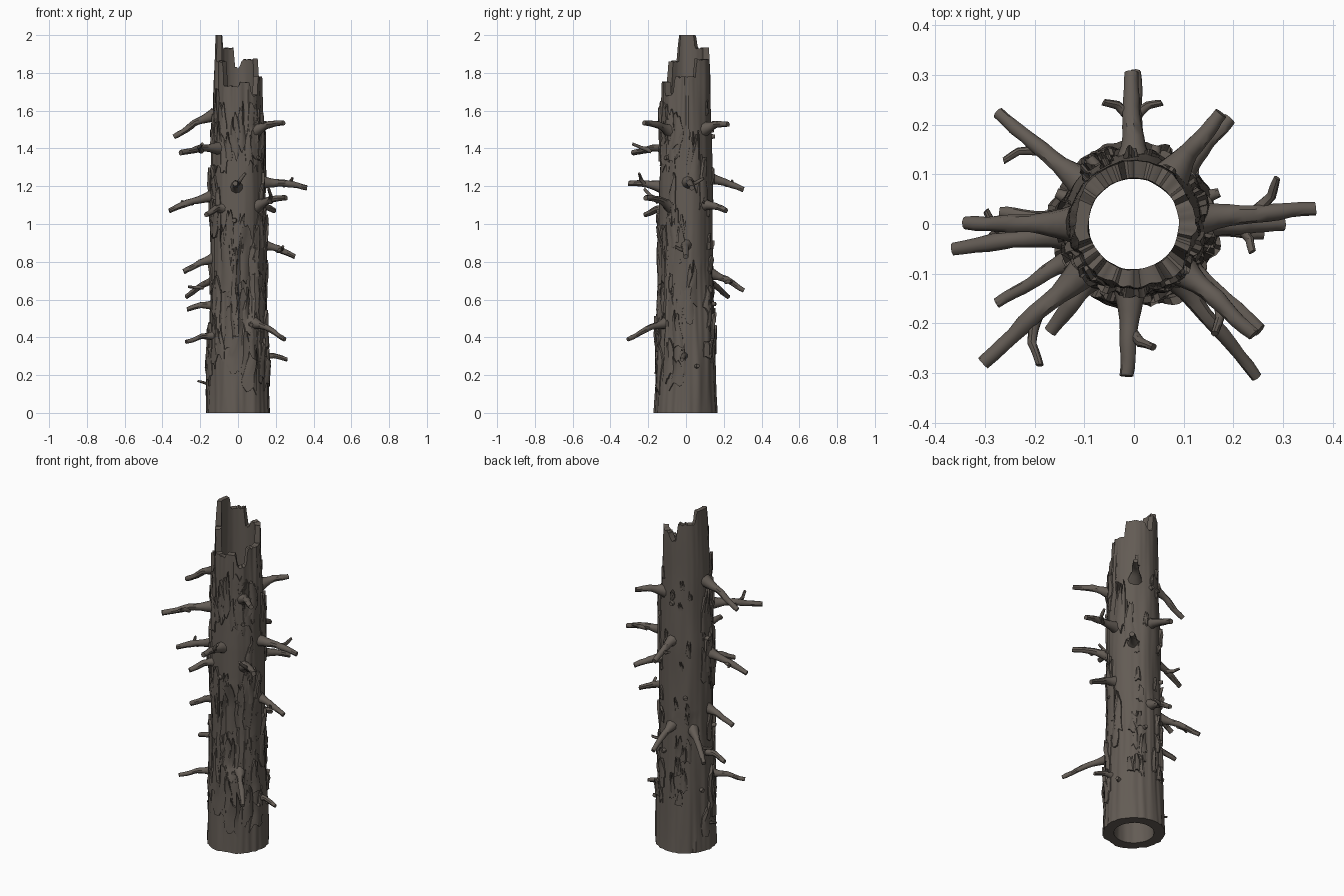
import bpy, bmesh, math, random
from mathutils import Vector, noise

if "Cube" in bpy.data.objects:
    bpy.data.objects.remove(bpy.data.objects["Cube"])

random.seed(7)
bark = bpy.data.materials.new("grey brown bark")
bark.diffuse_color = (0.125, 0.106, 0.090, 1)
bark.use_nodes = True
bark.node_tree.nodes["Principled BSDF"].inputs["Base Color"].default_value = bark.diffuse_color


def finish(bm, name, angle=35):
    bmesh.ops.recalc_face_normals(bm, faces=bm.faces)
    me = bpy.data.meshes.new(name)
    bm.to_mesh(me)
    bm.free()
    me.materials.append(bark)
    ob = bpy.data.objects.new(name, me)
    bpy.context.collection.objects.link(ob)
    bpy.ops.object.select_all(action='DESELECT')
    ob.select_set(True)
    bpy.context.view_layer.objects.active = ob
    bpy.ops.object.shade_smooth_by_angle(angle=math.radians(angle))


def direction(deg):
    a = math.radians(deg)
    return Vector((math.cos(a), math.sin(a), 0))


# splinters of the broken rim: end angle in degrees, height
RIM = [(24, 1.78), (78, 1.87), (100, 1.83), (149, 1.93), (199, 2.0), (229, 1.86),
       (271, 1.73), (299, 1.75), (326, 1.68), (361, 1.78)]


def rim_height(deg):
    for k, (end, h) in enumerate(RIM):
        if deg < end:
            before = RIM[k - 1][1]
            start = RIM[k - 1][0] if k else -1
            chip = .012 * noise.noise((deg * .15, 4, 2)) if h < 2 else 0
            return before + (h - before) * min(1, (deg - start) / 5) + chip


def trunk_radius(a, z):
    """Outer radius: taper, vertical ridges, lumps and the front hollow."""
    c, s = math.cos(a), math.sin(a)
    r = .142 + .026 * max(0, 1 - z / .75) ** 1.3 - .022 * max(0, (z - 1.2) / .8)
    r += .008 * noise.noise((c * 2, s * 2, z * 2.5))
    rough = .3 if (s > .2 and z > .8) or 1.0 < z < 1.35 else 1.0
    r += rough * .007 * noise.noise((c * 7, s * 7, z * 2.2 + 9))
    da = (a % math.tau - math.radians(287)) / .36
    d = da * da + ((z - .70) / .27) ** 2
    if d < 1:
        r -= .026 * min(1, (1 - d) * 2.5)
    return r


# hollow trunk with a splintered top
N, M = 120, 90
bm = bmesh.new()
outer, inner = [], []
for j in range(M + 1):
    ro, ri = [], []
    for i in range(N):
        d = direction(360 * i / N)
        z = j / M * rim_height(360 * i / N)
        r = trunk_radius(math.tau * i / N, z)
        q = .108 - .016 * min(1, z / .5) + .003 * noise.noise((d.x * 3, d.y * 3, z * 2))
        q = min(q, r - .014)
        ro.append(bm.verts.new((r * d.x, r * d.y, z)))
        ri.append(bm.verts.new((q * d.x, q * d.y, z)))
    outer.append(ro)
    inner.append(ri)
for i in range(N):
    k = (i + 1) % N
    for j in range(M):
        bm.faces.new((outer[j][i], outer[j][k], outer[j + 1][k], outer[j + 1][i]))
        bm.faces.new((inner[j][k], inner[j][i], inner[j + 1][i], inner[j + 1][k]))
    bm.faces.new((outer[0][k], outer[0][i], inner[0][i], inner[0][k]))
    bm.faces.new((outer[M][i], outer[M][k], inner[M][k], inner[M][i]))
finish(bm, "hollow_trunk")


def add_plate(bm, deg, z0, length, width):
    """Curved bark slab with ragged ends, lifting off the trunk at its top."""
    cols, rows = 5, 7
    thick, flare = random.uniform(.006, .014), random.uniform(0, .014)
    lo = [z0 + random.uniform(0, .22) * length for _ in range(cols)]
    hi = [z0 + length * random.uniform(.6, 1) for _ in range(cols)]
    wob = random.uniform(0, 50)
    front, back = [], []
    for j in range(rows):
        t = j / (rows - 1)
        f, b = [], []
        for i in range(cols):
            u = i / (cols - 1) - .5
            z = lo[i] + (hi[i] - lo[i]) * t
            w = width * (1 - .45 * t * t) * (1 + .3 * noise.noise((wob, t * 3, u)))
            a = math.radians(deg) + (u * w + .02 * noise.noise((wob, z * 7, 3))) / .15
            r = trunk_radius(a, z) + flare * t ** 3
            edge = 1 - .5 * (abs(u) * 2) ** 3
            for ring, rr in ((f, r + thick * edge), (b, r - .010 + flare * t * .3)):
                ring.append(bm.verts.new((rr * math.cos(a), rr * math.sin(a), z)))
        front.append(f)
        back.append(b)
    for j in range(rows - 1):
        for i in range(cols - 1):
            bm.faces.new((front[j][i], front[j][i + 1], front[j + 1][i + 1], front[j + 1][i]))
            bm.faces.new((back[j][i + 1], back[j][i], back[j + 1][i], back[j + 1][i + 1]))
        for i in (0, cols - 1):
            bm.faces.new((front[j][i], front[j + 1][i], back[j + 1][i], back[j][i]))
    for j in (0, rows - 1):
        for i in range(cols - 1):
            bm.faces.new((front[j][i], front[j][i + 1], back[j][i + 1], back[j][i]))


# peeling bark: long slabs at the front and sides, small flakes behind
bm = bmesh.new()


def scatter(count, middle, spread, low, high, size):
    for _ in range(count):
        length = size * random.uniform(.5, 1)
        add_plate(bm, middle + random.uniform(-spread, spread), random.uniform(low, high),
                  length, .015 + length * random.uniform(.1, .22))


scatter(28, 270, 80, .05, .75, .40)
scatter(20, 270, 80, 1.25, 1.42, .32)
scatter(8, 270, 70, .85, 1.0, .22)
for side in (0, 180):
    scatter(14, side, 45, .05, 1.40, .36)
scatter(16, 90, 45, .20, .60, .18)
scatter(14, 90, 45, .70, 1.60, .12)
# slabs framing the front hollow
for deg in (262, 312):
    add_plate(bm, deg, .43, .56, .055)
finish(bm, "peeling_bark", 30)


def add_tube(bm, pts, r0, r1, flare):
    """Tapering knobbly limb through pts, widening where it leaves the trunk."""
    sides, steps = 9, 10
    rings = []
    axis = (pts[-1] - pts[0]).normalized()
    sx = axis.cross(Vector((0, 0, 1))).normalized()
    sy = sx.cross(axis)
    for j in range(steps + 1):
        t = j / steps
        s = t * (len(pts) - 1)
        k = min(int(s), len(pts) - 2)
        p = pts[k].lerp(pts[k + 1], s - k)
        p = p + noise.noise_vector(p * 14) * .006 * min(1, 3 * t)
        r = r0 + (r1 - r0) * t + flare * max(0, 1 - t * 2.2) ** 2
        r *= 1 + .15 * noise.noise(p * 30)
        rings.append([bm.verts.new(p + (sx * math.cos(v) + sy * math.sin(v)) * r)
                      for v in (math.tau * i / sides for i in range(sides))])
    for a, b in zip(rings, rings[1:]):
        for i in range(sides):
            k = (i + 1) % sides
            bm.faces.new((a[i], a[k], b[k], b[i]))
    bm.faces.new(rings[0][::-1])
    bm.faces.new(rings[-1])


# branches grow straight out: angle, root height, reach, tip height
BRANCHES = [(180, 1.58, .34, 1.46), (223, 1.40, .417, 1.375), (188, 1.15, .368, 1.07),
            (232, 1.08, .274, 1.05), (186, .82, .287, .745), (141, .72, .355, .615),
            (176, .57, .271, .545), (210, .41, .318, .375), (175, .11, .216, .17),
            (52, 1.50, .285, 1.53), (317, 1.49, .329, 1.535), (5, 1.22, .367, 1.19),
            (320, 1.09, .334, 1.14), (48, 1.10, .287, 1.07), (0, .89, .30, .83),
            (309, .48, .394, .39), (356, .30, .261, .28), (91, 1.24, .305, 1.18),
            (90, .74, .305, .65), (267, 1.19, .306, 1.215)]
bm = bmesh.new()
for n, (deg, z, reach, tip_z) in enumerate(BRANCHES):
    up = Vector((0, 0, 1))
    root = direction(deg) * .118 + up * z
    tip = direction(deg) * reach + up * tip_z
    mid = root.lerp(tip, .5) + up * .012
    r = .010 if reach < .22 else .015 + .008 * min(1, z)
    add_tube(bm, [root, mid, tip], r, r * .6, .018 if z > .2 else .004)
    # longer limbs in the middle of the trunk fork
    if reach > .295 and .6 < z < 1.45:
        side = 1 if n % 2 else -1
        twig = direction(deg + side * 13) * reach * .82 + up * (tip_z + .05)
        add_tube(bm, [root.lerp(tip, .5), root.lerp(tip, .6).lerp(twig, .5), twig],
                 r * .5, r * .33, .003)
# short broken knots
for n in range(12):
    deg, z = n * 137.5 + 20, .25 + n * .11
    d = direction(deg)
    base = Vector((0, 0, z))
    reach = trunk_radius(math.radians(deg), z) + .018
    add_tube(bm, [d * .125 + base, d * reach + base], .016, .010, .008)
finish(bm, "broken_branches", 40)
